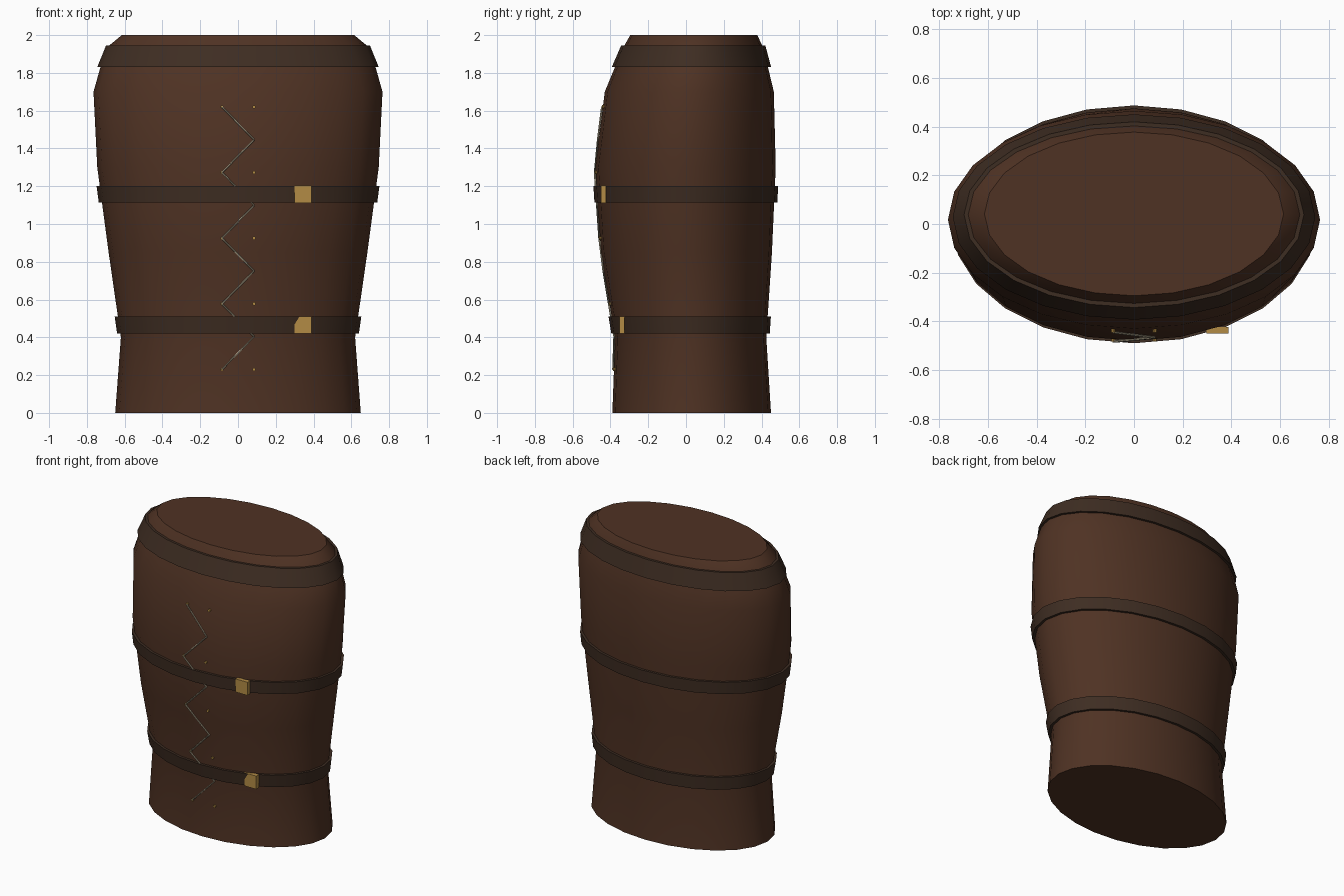
import bpy, bmesh, math
from mathutils import Vector

if "Cube" in bpy.data.objects:
    bpy.data.objects.remove(bpy.data.objects["Cube"])

SEG = 24
# body sections: z, half width, front y, back y
PROFILE = [(0, .65, -.39, .45), (.4, .62, -.375, .425), (.85, .685, -.45, .455),
           (1.3, .745, -.48, .475), (1.7, .765, -.43, .465),
           (1.93, .70, -.335, .41), (2.0, .615, -.295, .378)]


def material(name, color):
    m = bpy.data.materials.new(name)
    m.diffuse_color = (*color, 1)
    m.use_nodes = True
    m.node_tree.nodes["Principled BSDF"].inputs["Base Color"].default_value = m.diffuse_color
    return m


leather = material("leather", (.078, .032, .017))
strap_mat = material("dark_strap", (.048, .026, .016))
brass = material("brass", (.45, .26, .06))
cord = material("cord", (.42, .36, .25))


def section(z):
    for a, b in zip(PROFILE, PROFILE[1:]):
        if z <= b[0]:
            t = (z - a[0]) / (b[0] - a[0])
            return [p + (q - p) * t for p, q in zip(a[1:], b[1:])]
    return PROFILE[-1][1:]


def ring(bm, z, offset=0):
    w, front, back = section(z)
    w += offset
    cy, ry = (front + back) / 2, (back - front) / 2 + offset
    return [bm.verts.new((w * math.sin(a), cy - ry * math.cos(a), z))
            for a in (math.tau * i / SEG for i in range(SEG))]


def bridge(bm, lower, upper):
    for i in range(SEG):
        j = (i + 1) % SEG
        bm.faces.new((lower[i], lower[j], upper[j], upper[i]))


def finish(bm, name, mat, angle=None):
    bmesh.ops.recalc_face_normals(bm, faces=bm.faces)
    me = bpy.data.meshes.new(name)
    bm.to_mesh(me)
    bm.free()
    ob = bpy.data.objects.new(name, me)
    bpy.context.collection.objects.link(ob)
    me.materials.append(mat)
    if angle:
        bpy.ops.object.select_all(action='DESELECT')
        ob.select_set(True)
        bpy.context.view_layer.objects.active = ob
        bpy.ops.object.shade_smooth_by_angle(angle=math.radians(angle))
    return ob


def front_point(x, z, offset=0):
    w, front, back = section(z)
    c = math.sqrt(1 - (x / w) ** 2)
    return Vector((x, (front + back) / 2 - (back - front) / 2 * c - offset, z))


# torso shell with closed ends
bm = bmesh.new()
rings = [ring(bm, p[0]) for p in PROFILE]
for lo, hi in zip(rings, rings[1:]):
    bridge(bm, lo, hi)
bm.faces.new(rings[0])
bm.faces.new(rings[-1])
finish(bm, "leather_body", leather, 35)

# waist strap, chest strap and collar
for name, z0, z1 in (("waist_strap", .42, .51), ("chest_strap", 1.115, 1.2),
                     ("collar_band", 1.83, 1.945)):
    bm = bmesh.new()
    loops = [ring(bm, z0, -.01), ring(bm, z0, .017), ring(bm, z1, .017), ring(bm, z1, -.01)]
    for i in range(4):
        bridge(bm, loops[i], loops[(i + 1) % 4])
    finish(bm, name, strap_mat, 35)

# brass buckles
for name, y, z in (("waist_buckle", -.339, .465), ("chest_buckle", -.437, 1.158)):
    bm = bmesh.new()
    bmesh.ops.create_cube(bm, size=1)
    bmesh.ops.scale(bm, verts=bm.verts, vec=(.09, .028, .092))
    bmesh.ops.translate(bm, verts=bm.verts, vec=(.343, y, z))
    finish(bm, name, brass)


def rod(bm, a, b, radius, sides):
    made = bmesh.ops.create_cone(bm, cap_ends=True, segments=sides, radius1=radius,
                                 radius2=radius, depth=(b - a).length)["verts"]
    bmesh.ops.rotate(bm, verts=made, matrix=Vector((0, 0, 1)).rotation_difference(b - a).to_matrix())
    bmesh.ops.translate(bm, verts=made, vec=(a + b) / 2)


# eyelets in two columns
bm = bmesh.new()
for i in range(5):
    for x in (-.085, .085):
        p = front_point(x, 1.62 - i * .3475)
        rod(bm, p + Vector((0, .006, 0)), p - Vector((0, .008, 0)), .009, 10)
finish(bm, "eyelets", brass, 35)

# zigzag lace
bm = bmesh.new()
points = [front_point(-.085 if i % 2 == 0 else .085, 1.62 - i * .17375, .008) for i in range(9)]
for a, b in zip(points, points[1:]):
    rod(bm, a, b, .005, 6)
finish(bm, "zigzag_lace", cord, 35)
